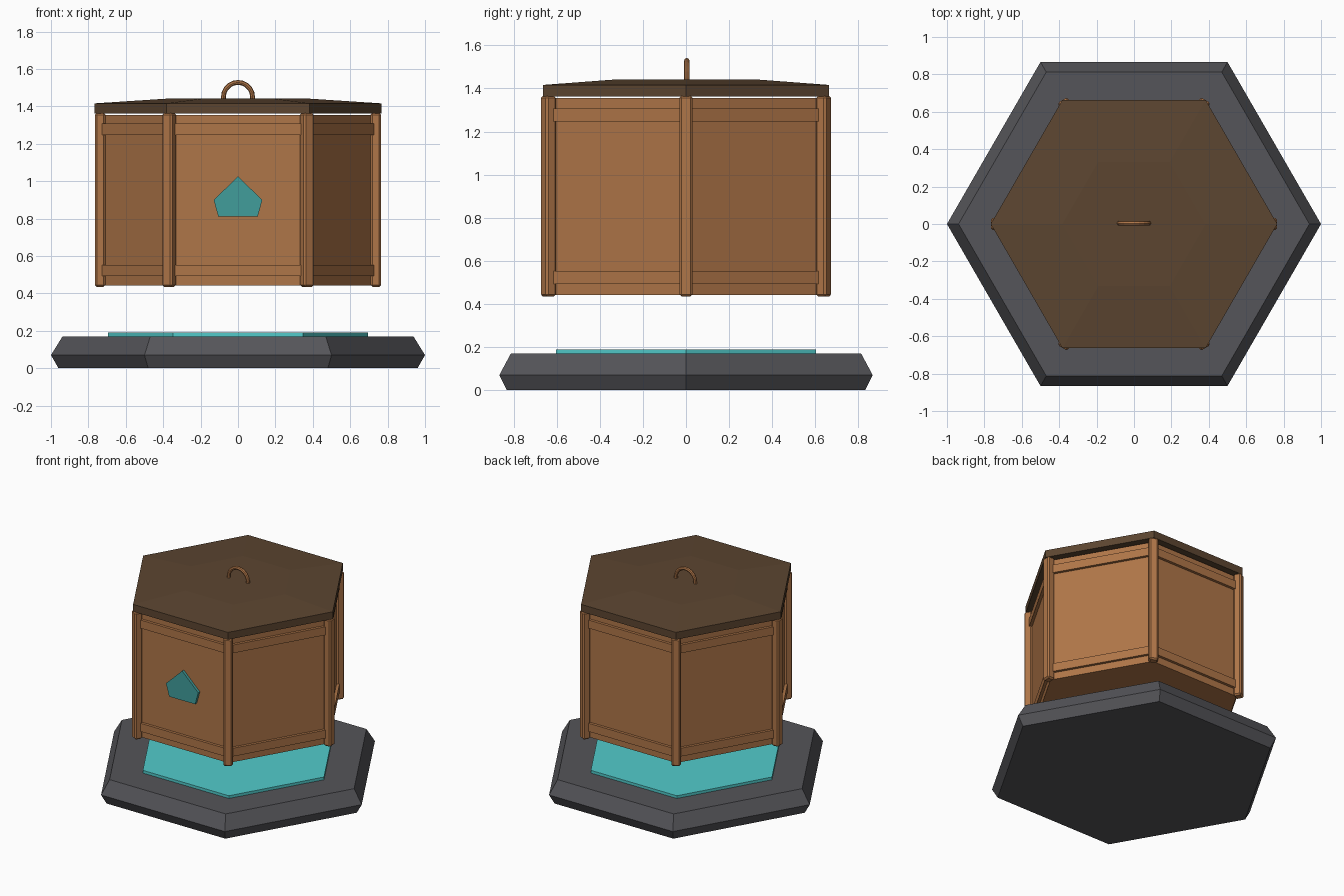
import bpy, bmesh, math
from mathutils import Matrix, Vector

cube = bpy.data.objects.get("Cube")
if cube:
    bpy.data.objects.remove(cube)


def material(name, rgb):
    m = bpy.data.materials.new(name)
    m.use_nodes = True
    m.diffuse_color = (*rgb, 1)
    m.node_tree.nodes["Principled BSDF"].inputs["Base Color"].default_value = (*rgb, 1)
    return m


stone = material("dark stone", (0.09, 0.09, 0.1))
wood = material("warm wood", (0.43, 0.18, 0.065))
dark_wood = material("dark wood", (0.107, 0.06, 0.03))
teal = material("bright teal", (0.085, 0.6, 0.6))
deep_teal = material("deep teal", (0.052, 0.34, 0.33))


def add_object(name, bm, mat):
    bmesh.ops.recalc_face_normals(bm, faces=bm.faces)
    mesh = bpy.data.meshes.new(name)
    bm.to_mesh(mesh)
    bm.free()
    mesh.materials.append(mat)
    ob = bpy.data.objects.new(name, mesh)
    bpy.context.collection.objects.link(ob)
    return ob


def loft(name, rings, mat):
    """Join rings of points with side faces and cap both ends."""
    bm = bmesh.new()
    loops = [[bm.verts.new(p) for p in ring] for ring in rings]
    n = len(loops[0])
    for a, b in zip(loops, loops[1:]):
        for i in range(n):
            j = (i + 1) % n
            bm.faces.new((a[i], a[j], b[j], b[i]))
    bm.faces.new(loops[0][::-1])
    bm.faces.new(loops[-1])
    return add_object(name, bm, mat)


def hexagon(radius, z):
    return [Vector((radius * math.cos(math.radians(60 * i)),
                    radius * math.sin(math.radians(60 * i)), z)) for i in range(6)]


def hex_solid(name, levels, mat):
    return loft(name, [hexagon(r, z) for r, z in levels], mat)


def radial_box(name, angle, distance, size, z, mat, bevel=0):
    """Box pushed out from the centre along an angle; size is radial, sideways, up."""
    bm = bmesh.new()
    bmesh.ops.create_cube(bm, size=1)
    bmesh.ops.scale(bm, vec=size, verts=bm.verts)
    if bevel:
        bmesh.ops.bevel(bm, geom=bm.edges[:], offset=bevel, segments=1, affect='EDGES')
    bmesh.ops.translate(bm, vec=(distance, 0, z), verts=bm.verts)
    bmesh.ops.rotate(bm, cent=(0, 0, 0), verts=bm.verts,
                     matrix=Matrix.Rotation(math.radians(angle), 3, 'Z'))
    return add_object(name, bm, mat)


# Base slab and glowing plate
hex_solid("base", [(0.96, 0), (1.0, 0.07), (0.938, 0.17)], stone)
hex_solid("base_plate", [(0.695, 0.165), (0.695, 0.19)], teal)

# Floating box and lid
hex_solid("box_body", [(0.722, 0.442), (0.722, 1.355)], wood)
hex_solid("lid", [(0.766, 1.363), (0.766, 1.416), (0.383, 1.441)], dark_wood)

# Corner posts and panel rails
for i in range(6):
    radial_box(f"post_{i + 1}", 60 * i, 0.737, (0.056, 0.062, 0.93), 0.9, wood, 0.01)
    for label, z in (("lower", 0.523), ("upper", 1.277)):
        radial_box(f"{label}_rail_{i + 1}", 60 * i + 30, 0.63,
                   (0.03, 0.676, 0.06), z, wood)

# Five-sided gem on the front panel
outline = [(0, 1.025), (-0.13, 0.9), (-0.105, 0.81), (0.105, 0.81), (0.13, 0.9)]
loft("front_gem", [[(x, y, z) for x, z in outline] for y in (-0.62, -0.645)], deep_teal)

# Arched lid handle
arch = [(0.078, 1.435)]
arch += [(0.078 * math.cos(math.pi * k / 10), 1.45 + 0.078 * math.sin(math.pi * k / 10))
         for k in range(11)]
arch.append((-0.078, 1.435))
rings = []
for k, (x, z) in enumerate(arch):
    t = math.pi * min(max(k - 1, 0), 10) / 10
    rings.append([])
    for s in range(8):
        a = math.tau * s / 8
        r = 0.013 * math.cos(a)
        rings[-1].append((x + r * math.cos(t), 0.004 + 0.013 * math.sin(a), z + r * math.sin(t)))
handle = loft("handle", rings, wood)
